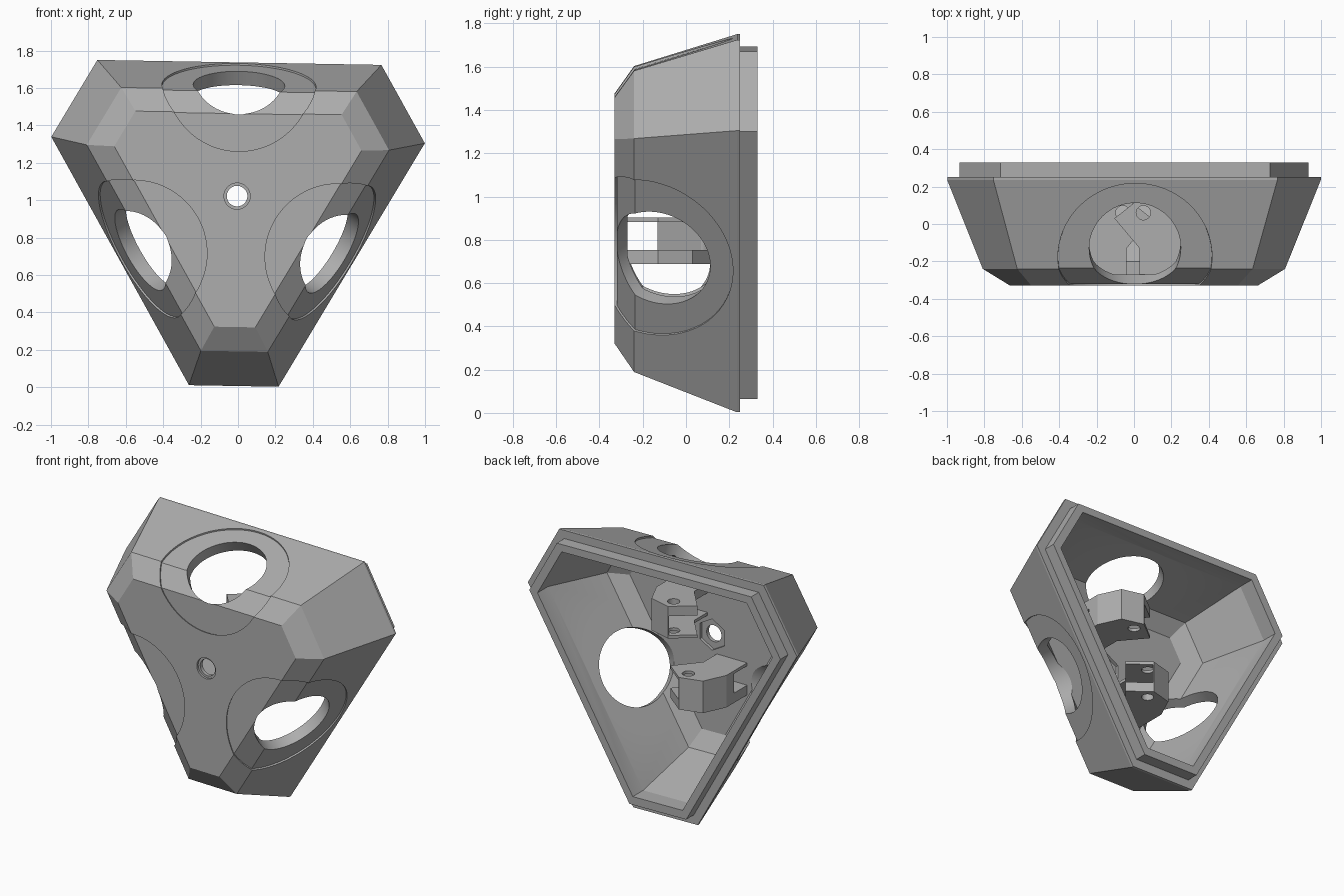
import bpy, bmesh, math
from mathutils import Vector, Matrix

if "Cube" in bpy.data.objects:
    bpy.data.objects.remove(bpy.data.objects["Cube"])

grey = bpy.data.materials.new("plain grey")
grey.use_nodes = True
tone = (0.42, 0.42, 0.42, 1)
grey.diffuse_color = tone
grey.node_tree.nodes["Principled BSDF"].inputs["Base Color"].default_value = tone

CENTRE = Matrix.Translation((-0.005, 0, 1.022))
TURN = -1.0   # slight tilt of the whole housing, in degrees


def spin(deg):
    return Matrix.Rotation(math.radians(-deg), 4, 'Y')


def make(name, bm):
    bmesh.ops.recalc_face_normals(bm, faces=bm.faces)
    me = bpy.data.meshes.new(name)
    bm.to_mesh(me)
    bm.free()
    me.materials.append(grey)
    ob = bpy.data.objects.new(name, me)
    bpy.context.collection.objects.link(ob)
    return ob


def cut(ob, tool, op='DIFFERENCE'):
    bpy.context.view_layer.objects.active = ob
    mod = ob.modifiers.new("cut", 'BOOLEAN')
    mod.object, mod.operation, mod.solver = tool, op, 'EXACT'
    bpy.ops.object.modifier_apply(modifier=mod.name)


def hexagon(y, side, corner):
    """Triangle with cut corners; side and corner are distances from the axis."""
    t = (corner - side / 2) / math.sin(math.radians(60))
    return [CENTRE @ spin(TURN + a) @ Vector((x, y, side))
            for a in (0, 120, 240) for x in (t, -t)]


def skin(name, profile):
    """Closed solid through a series of hexagon rings, capped at both ends."""
    bm = bmesh.new()
    rings = [[bm.verts.new(p) for p in hexagon(*r)] for r in profile]
    for a, b in zip(rings, rings[1:]):
        for i in range(6):
            j = (i + 1) % 6
            bm.faces.new((a[i], a[j], b[j], b[i]))
    bm.faces.new(rings[0])
    bm.faces.new(rings[-1])
    return make(name, bm)


def rod(bm, radius, depth, place, segments=64, radius2=None):
    bmesh.ops.create_cone(bm, cap_ends=True, segments=segments, radius1=radius,
                          radius2=radius if radius2 is None else radius2,
                          depth=depth, matrix=place)


def finish(ob):
    bpy.ops.object.select_all(action='DESELECT')
    ob.select_set(True)
    bpy.context.view_layer.objects.active = ob
    bpy.ops.object.shade_smooth_by_angle(angle=math.radians(15))


# Housing shell, with a stepped lip round the open back
outer = [(-0.33, 0.445, 0.70), (-0.24, 0.57, 0.83), (0.235, 0.715, 1.015)]
inner = [(0.25, 0.715, 1.015), (0.25, 0.66, 0.955), (0.33, 0.66, 0.955),
         (0.33, 0.61, 0.90), (0.22, 0.61, 0.90), (-0.20, 0.50, 0.76),
         (-0.27, 0.40, 0.65)]
shell = skin("housing_shell", outer + inner)
inset = [(-0.32, 0.441, 0.70), (-0.235, 0.56, 0.82), (0.235, 0.705, 1.005)]
pads = skin("recessed_rings", inset + inner)

# Round recess on each long side
bm = bmesh.new()
for a in (0, 120, 240):
    bmesh.ops.create_uvsphere(
        bm, u_segments=64, v_segments=32, radius=0.415,
        matrix=CENTRE @ spin(TURN + a) @ Matrix.Translation((0, -0.19, 0.63)))
spheres = make("recess_cutter", bm)

# Round opening on each long side
bm = bmesh.new()
lean = Matrix.Rotation(math.radians(31), 4, 'X')
for a in (0, 120, 240):
    rod(bm, 0.245, 0.6, CENTRE @ spin(TURN + a)
        @ Matrix.Translation((0, -0.10, 0.545)) @ lean)
openings = make("opening_cutter", bm)

cut(shell, spheres)
cut(pads, spheres, 'INTERSECT')
cut(shell, openings)
cut(pads, openings)

# Central screw hole, countersink and hexagonal nut pocket
along_y = Matrix.Rotation(math.radians(90), 4, 'X')
for radius, y, depth, sides in ((0.055, -0.3, 0.3, 48), (0.07, -0.33, 0.03, 48),
                                (0.105, -0.265, 0.05, 6)):
    bm = bmesh.new()
    rod(bm, radius, depth, CENTRE @ Matrix.Translation((0, y, 0)) @ along_y, sides)
    tool = make("screw_cutter", bm)
    cut(shell, tool)
    bpy.data.objects.remove(tool)
for tool in (spheres, openings):
    bpy.data.objects.remove(tool)

# Pair of slotted inner brackets, one the half turn of the other
plan = [(-0.10, 0.03), (0.04, 0.14), (0.19, 0.10), (0.26, -0.05),
        (0.26, -0.275), (0.035, -0.275), (0.035, -0.13)]
brackets = []
for name, half_turn in (("upper_bracket", 0), ("lower_bracket", 180)):
    place = CENTRE @ spin(half_turn)
    bm = bmesh.new()
    base = bm.faces.new([bm.verts.new((x, y, 0.12)) for x, y in plan])
    top = bmesh.ops.extrude_face_region(bm, geom=[base])["geom"]
    bmesh.ops.translate(bm, vec=(0, 0, 0.215),
                        verts=[v for v in top if isinstance(v, bmesh.types.BMVert)])
    bm.transform(place)
    bracket = make(name, bm)

    # Slot open towards the slanted face
    bm = bmesh.new()
    slant = Matrix.Rotation(math.radians(40), 4, 'Z')
    bmesh.ops.create_cube(bm, size=1, matrix=place
                          @ Matrix.Translation((-0.03, -0.05, 0.205)) @ slant
                          @ Matrix.Diagonal((0.34, 0.8, 0.13, 1)))
    slot = make("slot_cutter", bm)
    bm = bmesh.new()
    rod(bm, 0.038, 0.6, place @ Matrix.Translation((0.055, 0.06, 0.22)), 32)
    bore = make("bore_cutter", bm)
    for tool in (slot, bore):
        cut(bracket, tool)
        bpy.data.objects.remove(tool)
    brackets.append(bracket)

for ob in [shell, pads] + brackets:
    finish(ob)
